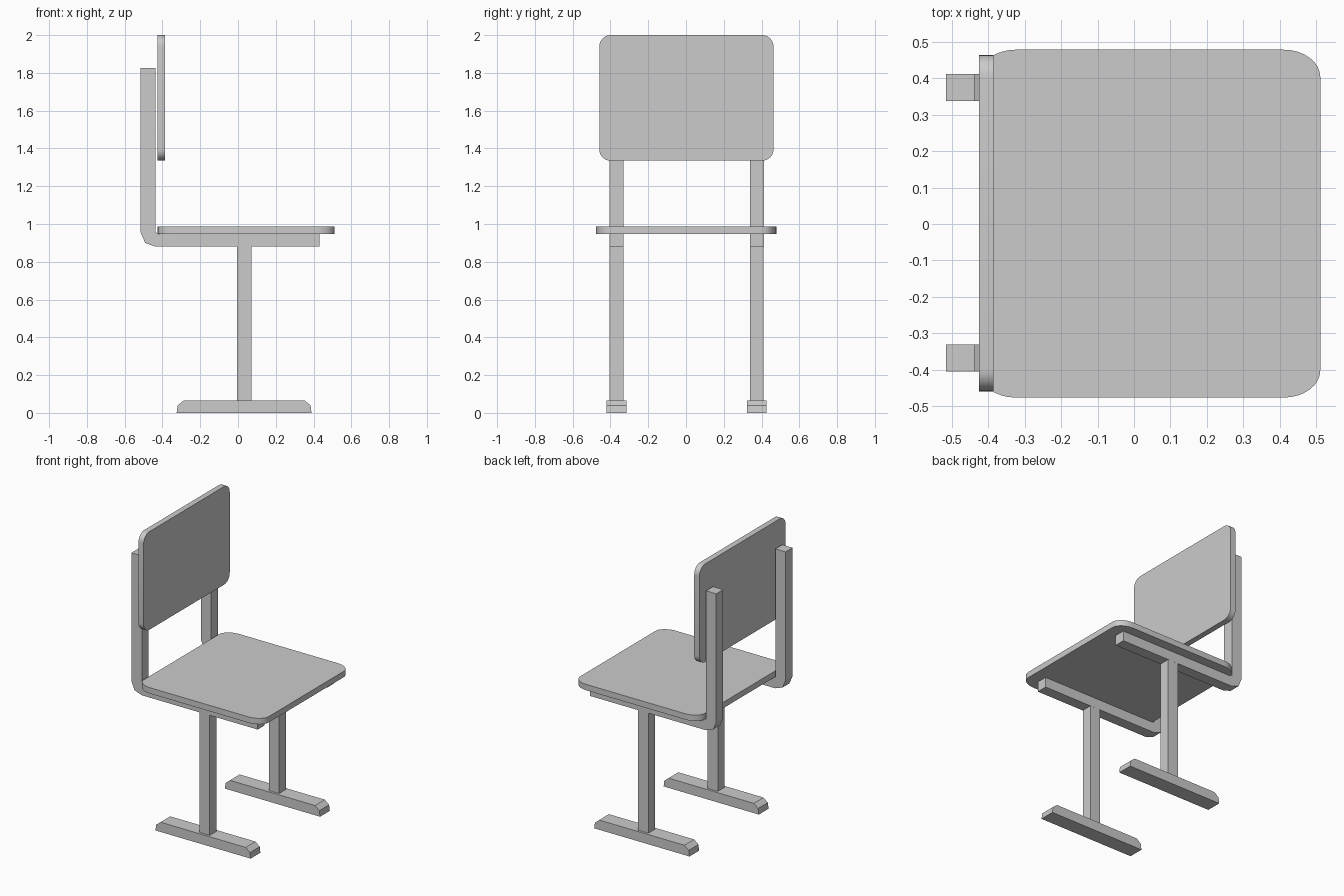
import bpy, bmesh
from math import cos, sin, pi
from mathutils import Vector

if "Cube" in bpy.data.objects:
    bpy.data.objects.remove(bpy.data.objects["Cube"])


def prism(name, points, offset, smooth=False):
    """Extrude a closed 3D outline along offset."""
    bm = bmesh.new()
    face = bm.faces.new([bm.verts.new(p) for p in points])
    ext = bmesh.ops.extrude_face_region(bm, geom=[face], use_keep_orig=True)
    verts = [v for v in ext["geom"] if isinstance(v, bmesh.types.BMVert)]
    bmesh.ops.translate(bm, verts=verts, vec=Vector(offset))
    bmesh.ops.recalc_face_normals(bm, faces=bm.faces)
    mesh = bpy.data.meshes.new(name)
    bm.to_mesh(mesh)
    bm.free()
    obj = bpy.data.objects.new(name, mesh)
    bpy.context.collection.objects.link(obj)
    if smooth:
        bpy.ops.object.select_all(action='DESELECT')
        obj.select_set(True)
        bpy.context.view_layer.objects.active = obj
        bpy.ops.object.shade_smooth_by_angle()
    return obj


def rounded_rect(u0, u1, v0, v1, ru, rv, steps=8):
    """Rectangle outline with elliptical corners."""
    corners = [(u1 - ru, v1 - rv), (u0 + ru, v1 - rv),
               (u0 + ru, v0 + rv), (u1 - ru, v0 + rv)]
    pts = []
    for q, (cu, cv) in enumerate(corners):
        for i in range(steps + 1):
            a = (q + i / steps) * pi / 2
            pts.append((cu + ru * cos(a), cv + rv * sin(a)))
    return pts


# Seat board
outline = rounded_rect(-0.425, 0.511, -0.476, 0.478, 0.10, 0.075)
prism("seat", [(x, y, 0.948) for x, y in outline], (0, 0, 0.04), True)

# Backrest board
outline = rounded_rect(-0.459, 0.463, 1.335, 2.0, 0.06, 0.06)
prism("backrest", [(-0.425, y, z) for y, z in outline], (0.039, 0, 0), True)

# Side profiles (x, z) of the steel frame
bent_rail = [(-0.515, 1.825), (-0.515, 0.955), (-0.492, 0.9), (-0.437, 0.88),
             (0.431, 0.88), (0.431, 0.948), (-0.42, 0.948), (-0.438, 0.956),
             (-0.438, 1.825)]
column = [(-0.006, 0.06), (0.071, 0.06), (0.071, 0.885), (-0.006, 0.885)]
foot = [(-0.325, 0), (0.389, 0), (0.384, 0.04), (0.352, 0.066),
        (-0.287, 0.066), (-0.319, 0.04)]

# Frame parts on both sides
for side, yc in (("left", 0.375), ("right", -0.368)):
    for part, profile, width in (("bent_rail", bent_rail, 0.074),
                                 ("leg_column", column, 0.073),
                                 ("foot_bar", foot, 0.104)):
        prism(f"{part}_{side}", [(x, yc - width / 2, z) for x, z in profile],
              (0, width, 0))
